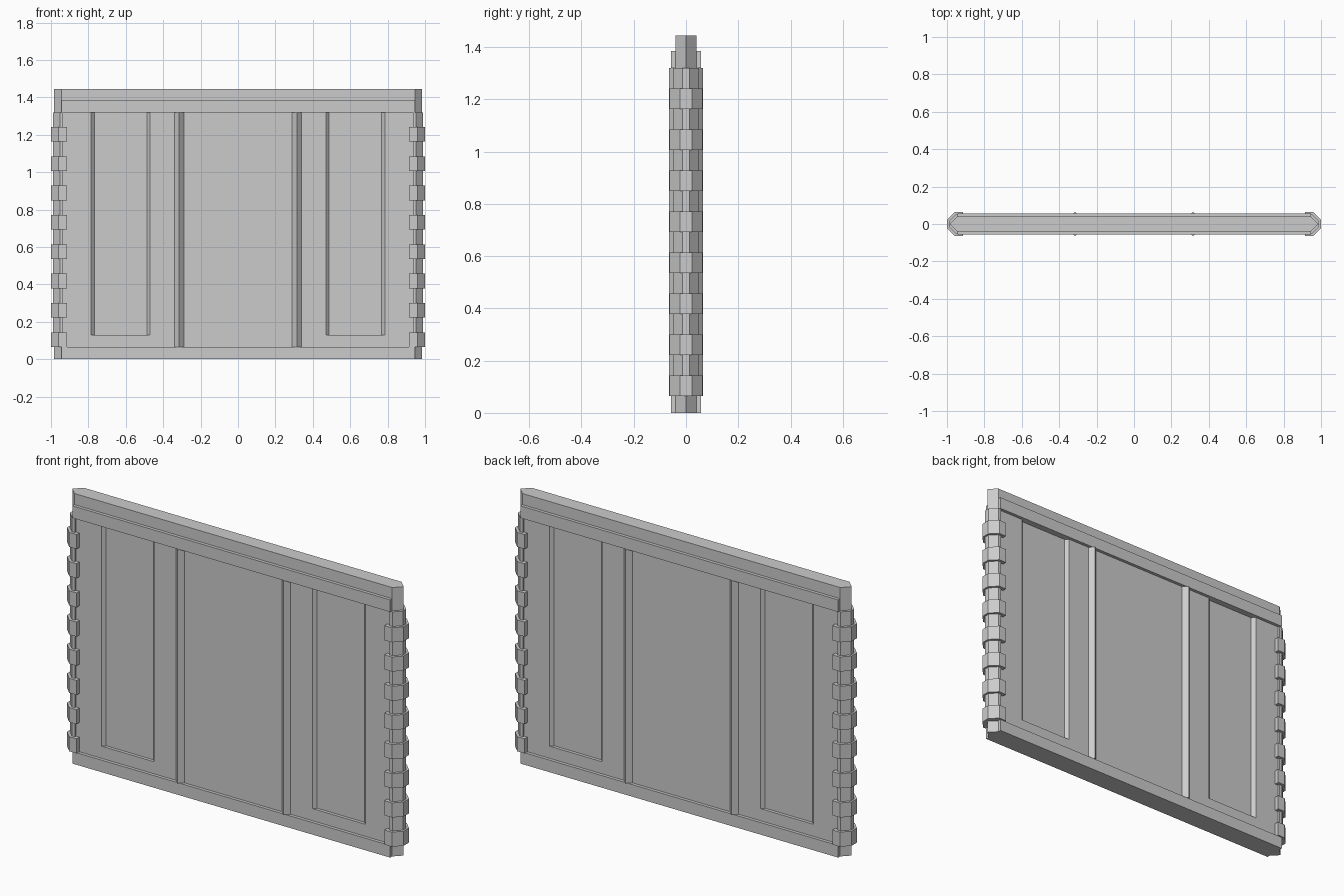
import bpy, bmesh

HEIGHT = 1.445
BODY_LOW, BODY_HIGH = 0.065, 1.32   # wall field between the two mouldings
FACE = 0.04                         # half depth of the wall field

cube = bpy.data.objects.get("Cube")
if cube:
    bpy.data.objects.remove(cube, do_unlink=True)

grey = bpy.data.materials.new("light_grey")
grey.use_nodes = True
grey.diffuse_color = (0.6, 0.6, 0.6, 1)
bsdf = next(n for n in grey.node_tree.nodes if n.type == "BSDF_PRINCIPLED")
bsdf.inputs["Base Color"].default_value = (0.6, 0.6, 0.6, 1)


def prism(name, outline, spans):
    """Extrude a plan outline upward once for each (low, high) span."""
    bm = bmesh.new()
    for low, high in spans:
        bottom = bm.faces.new([bm.verts.new((x, y, low)) for x, y in outline])
        extruded = bmesh.ops.extrude_face_region(bm, geom=[bottom])["geom"]
        for v in extruded:
            if isinstance(v, bmesh.types.BMVert):
                v.co.z = high
    bmesh.ops.recalc_face_normals(bm, faces=bm.faces)
    mesh = bpy.data.meshes.new(name)
    bm.to_mesh(mesh)
    bm.free()
    mesh.materials.append(grey)
    obj = bpy.data.objects.new(name, mesh)
    bpy.context.collection.objects.link(obj)
    return obj


def rectangle(x, y):
    return [(-x, -y), (x, -y), (x, y), (-x, y)]


# Wall core with pointed ends
core = prism("wall_core",
             [(-0.945, -FACE), (0.945, -FACE), (0.985, 0),
              (0.945, FACE), (-0.945, FACE), (-0.985, 0)],
             [(0, HEIGHT)])

# Recessed panels with sloped sides, cut on both faces
for side in (-1, 1):
    for face in (-1, 1):
        outline = [(side * x, face * y) for x, y in
                   ((0.46, 0.05), (0.487, 0.023), (0.768, 0.023), (0.795, 0.05))]
        cutter = prism("panel_cutter", outline, [(0.13, BODY_HIGH + 0.01)])
        cutter.hide_render = True
        cut = core.modifiers.new("recess", "BOOLEAN")
        cut.operation = "DIFFERENCE"
        cut.solver = "EXACT"
        cut.object = cutter
        with bpy.context.temp_override(object=core, active_object=core):
            bpy.ops.object.modifier_apply(modifier=cut.name)
        bpy.data.objects.remove(cutter, do_unlink=True)

# Base and top mouldings
prism("base_moulding", rectangle(0.945, 0.057), [(0, BODY_LOW)])
prism("top_moulding", rectangle(0.945, 0.057), [(BODY_HIGH, 1.385)])

# Angular ribs on both faces
for label, side in (("right", -1), ("left", 1)):
    for where, face in (("front", -1), ("back", 1)):
        prism(f"{where}_{label}_rib",
              [(side * 0.315 - 0.025, face * FACE), (side * 0.315, face * 0.065),
               (side * 0.315 + 0.025, face * FACE)],
              [(BODY_LOW, BODY_HIGH)])


def corner_block(name, side, inner, shoulder, tip, depth, flat, spans):
    half = [(inner, depth), (shoulder, depth), (tip, flat)]
    outline = half + [(x, -y) for x, y in reversed(half)]
    return prism(name, [(side * x, y) for x, y in outline], spans)


# End strips with alternating projecting blocks
block_step = (BODY_HIGH - BODY_LOW) / 16
block_spans = [(BODY_LOW + 2 * i * block_step, BODY_LOW + (2 * i + 1) * block_step)
               for i in range(8)]
for label, side in (("right", -1), ("left", 1)):
    corner_block(f"{label}_end_strip", side, 0.935, 0.953, 0.99, 0.05, 0.014,
                 [(BODY_LOW, BODY_HIGH)])
    corner_block(f"{label}_end_blocks", side, 0.915, 0.959, 1.0, 0.064, 0.023,
                 block_spans)
